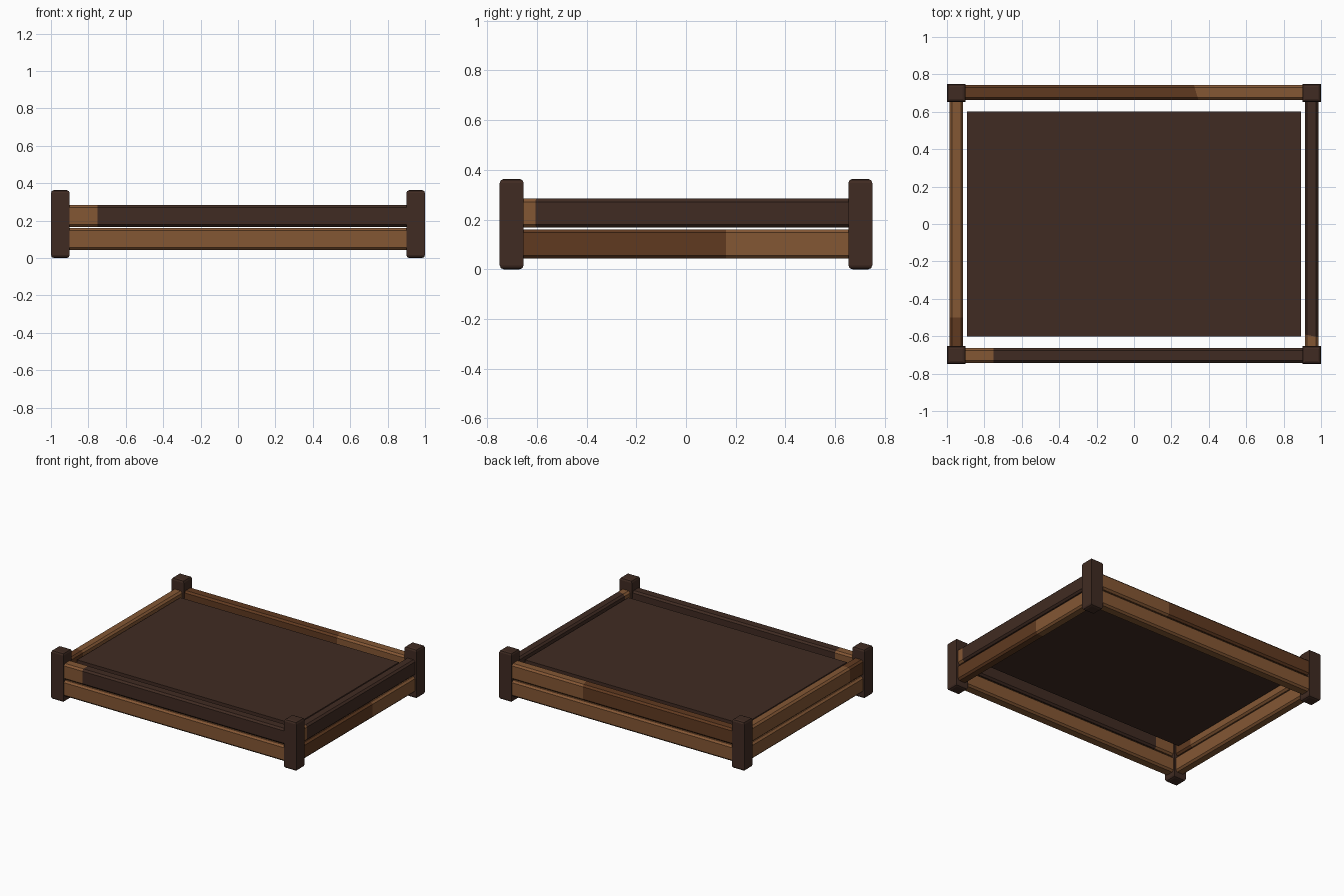
import bpy, bmesh
from mathutils import Vector

if "Cube" in bpy.data.objects:
    bpy.data.objects.remove(bpy.data.objects["Cube"])


def material(name, rgb):
    m = bpy.data.materials.new(name)
    m.diffuse_color = (*rgb, 1)
    m.use_nodes = True
    m.node_tree.nodes["Principled BSDF"].inputs["Base Color"].default_value = m.diffuse_color
    return m


DARK = material("dark brown", (0.051, 0.024, 0.016))
MID = material("chestnut brown", (0.117, 0.042, 0.0145))
LIGHT = material("light brown", (0.230, 0.095, 0.034))


def box(name, lo, hi, mats, bevel=0.0, edges=None, segments=1, cut=None, normal=None):
    """Box with chosen edges bevelled; faces beyond the cut plane get the second colour."""
    lo, hi = Vector(lo), Vector(hi)
    bm = bmesh.new()
    bmesh.ops.create_cube(bm, size=1)
    for v in bm.verts:
        v.co = (lo + hi) / 2 + v.co * (hi - lo)
    if bevel:
        chosen = [e for e in bm.edges if edges(e.verts[1].co - e.verts[0].co)]
        bmesh.ops.bevel(bm, geom=chosen, offset=bevel, segments=segments,
                        profile=0.5, affect='EDGES')
    if cut:
        cut, normal = Vector(cut), Vector(normal)
        bmesh.ops.bisect_plane(bm, geom=bm.verts[:] + bm.edges[:] + bm.faces[:],
                               plane_co=cut, plane_no=normal)
        for f in bm.faces:
            f.material_index = int((f.calc_center_median() - cut).dot(normal) > 0)
    me = bpy.data.meshes.new(name)
    bm.to_mesh(me)
    bm.free()
    for m in mats:
        me.materials.append(m)
    ob = bpy.data.objects.new(name, me)
    bpy.context.collection.objects.link(ob)
    return ob


# Corner posts, with rounded top and bottom rims
for sx, side in ((-1, "left"), (1, "right")):
    for sy, end in ((-1, "front"), (1, "back")):
        x, y = sx * 0.95, sy * 0.701
        box(f"{end}_{side}_post", (x - 0.05, y - 0.048, 0),
            (x + 0.05, y + 0.048, 0.363), [DARK], 0.016,
            lambda d: abs(d.z) < 0.01, 2)

# Plank rails: name, axis, side, row, colours, split position, split slant
rails = [
    ("front_lower_rail", 0, -1, 0, [LIGHT], None, 0),
    ("front_upper_rail", 0, -1, 1, [LIGHT, DARK], -0.75, 0),
    ("back_lower_rail", 0, 1, 0, [LIGHT], None, 0),
    ("back_upper_rail", 0, 1, 1, [MID, LIGHT], 0.332, 0.3),
    ("left_lower_rail", 1, -1, 0, [LIGHT], None, 0),
    ("left_upper_rail", 1, -1, 1, [MID, LIGHT], -0.50, 0),
    ("right_lower_rail", 1, 1, 0, [MID, LIGHT], 0.16, 0),
    ("right_upper_rail", 1, 1, 1, [LIGHT, DARK], -0.598, 0.2),
]
for name, axis, s, row, mats, split, slant in rails:
    z0, z1 = ((0.043, 0.160), (0.167, 0.284))[row]
    if axis == 0:   # long rails run along x
        lo, hi = (-0.92, s * 0.704 - 0.04, z0), (0.92, s * 0.704 + 0.04, z1)
        cut, no = (split, s * 0.704, 0), (1, slant, 0)
    else:           # short rails run along y
        lo, hi = (s * 0.95 - 0.037, -0.67, z0), (s * 0.95 + 0.037, 0.67, z1)
        cut, no = (s * 0.95, split, 0), (slant, 1, 0)
    box(name, lo, hi, mats, 0.013, lambda d, a=axis: abs(d[a]) > 0.5, 1,
        cut if split is not None else None, no)

# Soil slab inside the frame
box("soil", (-0.892, -0.602, 0.208), (0.892, 0.602, 0.263), [DARK])
